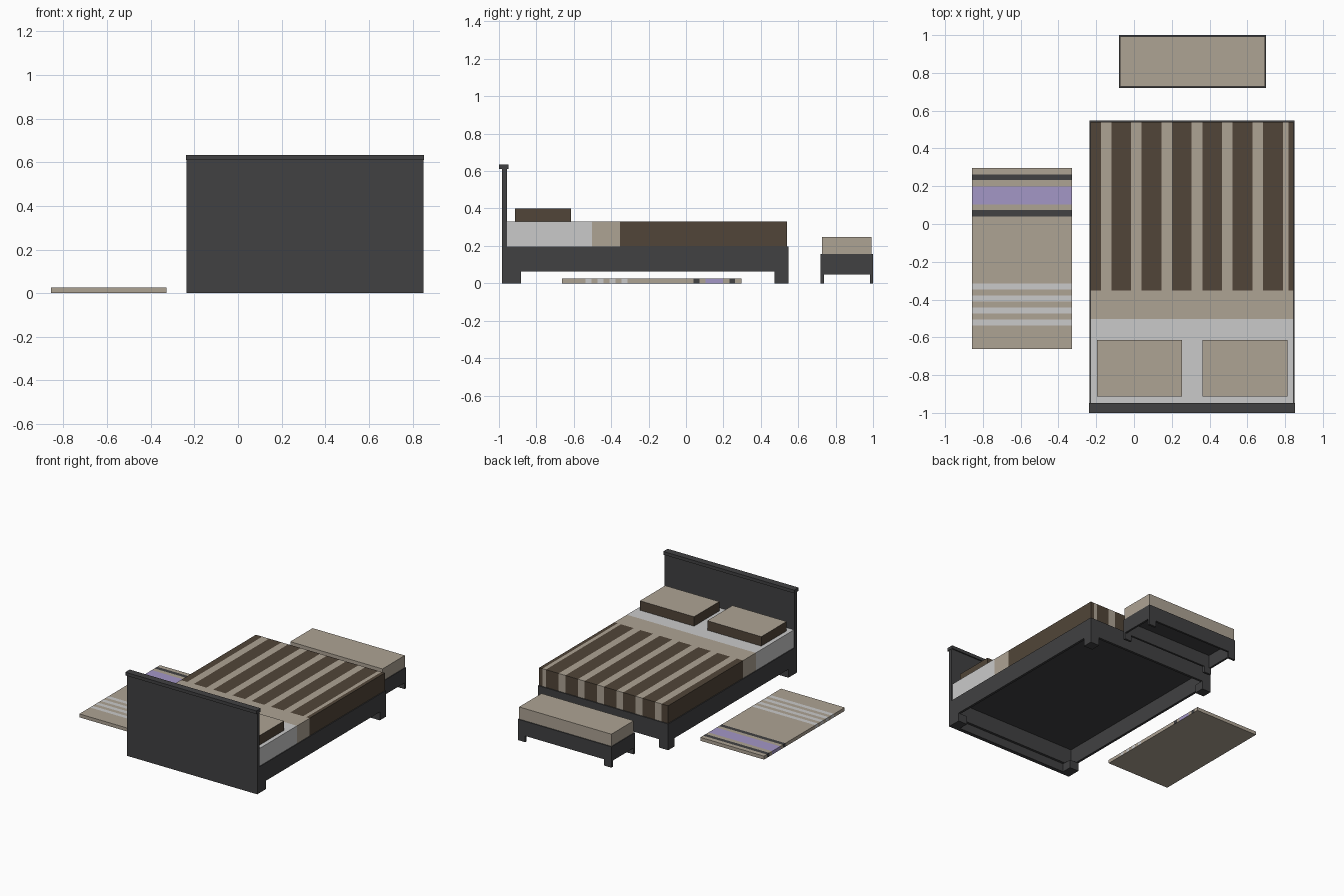
import bpy, bmesh
from mathutils import Vector

if "Cube" in bpy.data.objects:
    bpy.data.objects.remove(bpy.data.objects["Cube"])


def material(name, r, g, b):
    m = bpy.data.materials.new(name)
    lin = [((c / 255 + 0.055) / 1.055) ** 2.4 for c in (r, g, b)]
    m.diffuse_color = (*lin, 1)
    m.use_nodes = True
    m.node_tree.nodes["Principled BSDF"].inputs["Base Color"].default_value = m.diffuse_color
    return m


DARK = material("charcoal wood", 65, 65, 66)
TAN = material("tan fabric", 174, 163, 148)
BROWN = material("brown fabric", 81, 69, 56)
GREY = material("light grey fabric", 202, 202, 202)
PURPLE = material("lilac fabric", 164, 151, 198)


def box(name, x, y, z, mats, xcuts=(), ycuts=(), rule=None):
    """Box from (min, max) ranges, sliced at the cuts and coloured by rule(centre, normal)."""
    bm = bmesh.new()
    bmesh.ops.create_cube(bm, size=1)
    for v in bm.verts:
        v.co = Vector([r[0] + (c + 0.5) * (r[1] - r[0]) for c, r in zip(v.co, (x, y, z))])
    for axis, cuts in ((0, xcuts), (1, ycuts)):
        for c in cuts:
            n = Vector((0, 0, 0))
            n[axis] = 1
            bmesh.ops.bisect_plane(bm, geom=bm.verts[:] + bm.edges[:] + bm.faces[:],
                                   plane_co=n * c, plane_no=n)
    bm.normal_update()
    if rule:
        for f in bm.faces:
            f.material_index = rule(f.calc_center_bounds(), f.normal)
    me = bpy.data.meshes.new(name)
    bm.to_mesh(me)
    bm.free()
    for m in mats:
        me.materials.append(m)
    ob = bpy.data.objects.new(name, me)
    bpy.context.collection.objects.link(ob)
    return ob


def frame(name, x, y, z, t, lx, ly):
    """Open-bottomed frame: four rails, a top deck and corner legs."""
    (x0, x1), (y0, y1), (z0, z1) = x, y, z
    for i, r in enumerate(((x0, x0 + t), (x1 - t, x1))):
        box(f"{name}_side_rail_{i}", r, y, z, [DARK])
    for i, r in enumerate(((y0, y0 + t), (y1 - t, y1))):
        box(f"{name}_end_rail_{i}", (x0 + t, x1 - t), r, z, [DARK])
    box(f"{name}_deck", (x0 + t, x1 - t), (y0 + t, y1 - t), (z1 - 0.01, z1), [DARK])
    for i, a in enumerate(((x0, x0 + lx), (x1 - lx, x1))):
        for j, b in enumerate(((y0, y0 + ly), (y1 - ly, y1))):
            box(f"{name}_leg_{i}{j}", a, b, (0, z0), [DARK])


# Bed frame and headboard
L, R = -0.235, 0.85
frame("bed", (L, R), (-0.957, 0.547), (0.063, 0.197), 0.018, 0.075, 0.075)
box("headboard", (L, R), (-0.985, -0.957), (0, 0.61), [DARK])
box("headboard_cap", (L - 0.003, R + 0.003), (-1.0, -0.948), (0.61, 0.634), [DARK])

# Mattress with sheet, folded band and striped blanket
stripes = [(-0.176 + 0.1605 * k, -0.120 + 0.1605 * k) for k in range(6)] + [(0.789, 0.817)]


def bedding(c, n):
    if c.y < -0.503:
        return 0
    if c.y < -0.353:
        return 1
    return 1 if any(a < c.x < b for a, b in stripes) else 2


box("mattress", (L + 0.006, R - 0.006), (-0.957, 0.54), (0.197, 0.33), [GREY, TAN, BROWN],
    [v for s in stripes for v in s], (-0.503, -0.353), bedding)

# Pillows: tan top, brown sides
for i, x0 in enumerate((-0.197, 0.363)):
    box(f"pillow_{i}", (x0, x0 + 0.45), (-0.914, -0.614), (0.33, 0.401), [TAN, BROWN],
        rule=lambda c, n: 0 if n.z > 0.5 else 1)

# Bench at the foot of the bed
frame("bench", (-0.079, 0.699), (0.72, 1.0), (0.047, 0.157), 0.015, 0.06, 0.017)
box("bench_cushion", (-0.074, 0.694), (0.727, 0.993), (0.157, 0.248), [TAN])

# Striped rug
bands = [(0.232, 0.263, 1), (0.103, 0.199, 2), (0.041, 0.073, 1)]
bands += [(-0.346 - 0.0636 * k, -0.314 - 0.0636 * k, 3) for k in range(4)]


def rug_rule(c, n):
    if n.z < -0.5:
        return 0
    return next((m for a, b, m in bands if a < c.y < b), 0)


box("rug", (-0.857, -0.327), (-0.663, 0.296), (0, 0.026), [TAN, DARK, PURPLE, GREY],
    (), [v for b in bands for v in b[:2]], rug_rule)
